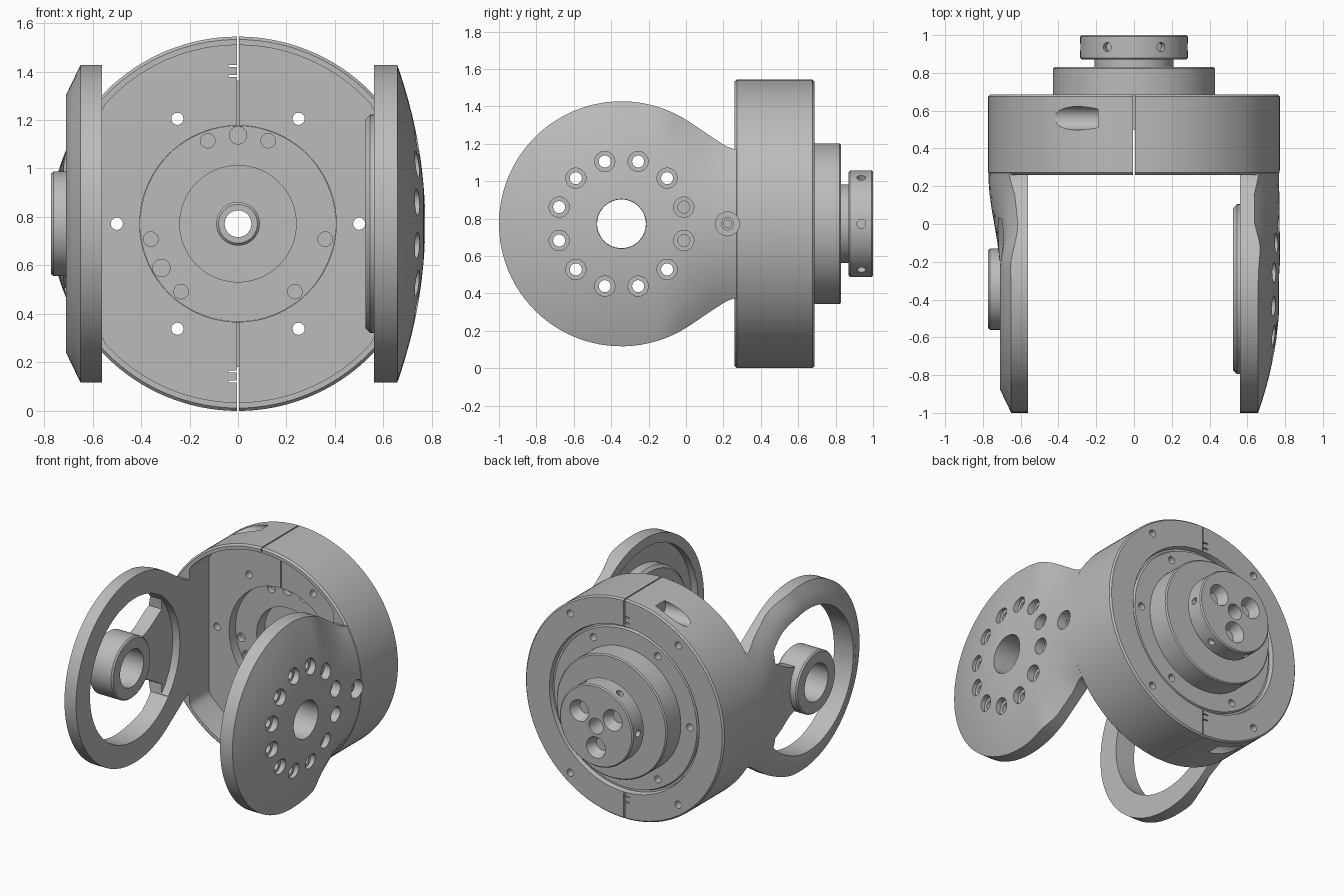
import bpy, bmesh
from math import sin, cos, pi, radians, sqrt, hypot
from mathutils import Vector, Matrix

if "Cube" in bpy.data.objects:
    bpy.data.objects.remove(bpy.data.objects["Cube"], do_unlink=True)

R = 0.772      # drum radius, also the height of every axis
YD = -0.345    # centre of the side discs
RD = 0.655     # radius of the side discs
XI = 0.56      # inner face of the side arms

grey = bpy.data.materials.new("machined grey")
grey.use_nodes = True
grey.diffuse_color = (0.5, 0.5, 0.5, 1)
grey.node_tree.nodes["Principled BSDF"].inputs["Base Color"].default_value = (0.5, 0.5, 0.5, 1)


def place(axis, u, v, w):
    """Point at (u, v) across an axis and w along it."""
    return Vector((u, w, R + v)) if axis == "Y" else Vector((w, YD + u, R + v))


def polar(r, deg):
    return r * cos(radians(deg)), r * sin(radians(deg))


def finish(bm, name):
    bmesh.ops.recalc_face_normals(bm, faces=bm.faces)
    mesh = bpy.data.meshes.new(name)
    bm.to_mesh(mesh)
    bm.free()
    obj = bpy.data.objects.new(name, mesh)
    bpy.context.collection.objects.link(obj)
    mesh.materials.append(grey)
    return obj


def lathe(name, axis, loop, seg=96):
    """Revolve a closed (radius, along) loop."""
    bm = bmesh.new()
    rings = [[bm.verts.new(place(axis, *polar(r, 360 * i / seg), w)) for r, w in loop]
             for i in range(seg)]
    n = len(loop)
    for i in range(seg):
        a, b = rings[i], rings[(i + 1) % seg]
        for j in range(n):
            k = (j + 1) % n
            bm.faces.new((a[j], a[k], b[k], b[j]))
    return finish(bm, name)


def add_prism(bm, axis, outline, w0, w1):
    low = [bm.verts.new(place(axis, u, v, w0)) for u, v in outline]
    high = [bm.verts.new(place(axis, u, v, w1)) for u, v in outline]
    bm.faces.new(low)
    bm.faces.new(high)
    for i in range(len(low)):
        j = (i + 1) % len(low)
        bm.faces.new((low[i], low[j], high[j], high[i]))


def add_rod(bm, p0, p1, r0, r1=None, seg=32):
    d = p1 - p0
    mat = Matrix.Translation((p0 + p1) / 2) @ d.to_track_quat("Z", "Y").to_matrix().to_4x4()
    bmesh.ops.create_cone(bm, cap_ends=True, segments=seg, radius1=r0,
                          radius2=r0 if r1 is None else r1, depth=d.length, matrix=mat)


def add_box(bm, centre, size):
    bmesh.ops.create_cube(bm, size=1, matrix=Matrix.Translation(centre) @ Matrix.Diagonal((*size, 1)))


def cut(target, bm):
    """Subtract a bmesh from an object."""
    cutter = finish(bm, "cutter")
    cutter.hide_render = True
    mod = target.modifiers.new("cut", "BOOLEAN")
    mod.operation, mod.solver, mod.object = "DIFFERENCE", "EXACT", cutter
    bpy.context.view_layer.objects.active = target
    bpy.ops.object.modifier_apply(modifier=mod.name)
    bpy.data.objects.remove(cutter, do_unlink=True)


def cut_rods(target, axis, spots, r, w0, w1, r1=None):
    bm = bmesh.new()
    for u, v in spots:
        add_rod(bm, place(axis, u, v, w0), place(axis, u, v, w1), r, r1)
    cut(target, bm)


# drum: shell, flat-sided front cavity, bolt holes, split line
drum = lathe("drum", "Y", [(.405, .26), (.76, .26), (R, .272), (R, .675), (.762, .686), (.582, .686),
                           (.575, .655), (.562, .655), (.555, .672), (.405, .672)], 128)
bm = bmesh.new()
ring = [polar(.737, 360 * i / 128) for i in range(128)]
add_prism(bm, "Y", [(max(-XI, min(XI, u)), v) for u, v in ring], .1, .48)
cut(drum, bm)
cut_rods(drum, "Y", [polar(.5, 60 * i) for i in range(6)], .025, .4, .8)
cut_rods(drum, "Y", [(sx * .42, sz * .56) for sx in (-1, 1) for sz in (-1, 1)], .025, .62, .8)
for side in (-1, 1):
    # seam, its key, and the clamp screw pocket
    for centre, size in (((0, .5, R + side * .7), (.008, .6, .22)),
                         ((0, .47, R + side * .5), (.008, .06, .24)),
                         ((-.02, .5, R + side * .65), (.04, .6, .008)),
                         ((-.02, .5, R + side * .61), (.04, .6, .008))):
        bm = bmesh.new()
        add_box(bm, centre, size)
        cut(drum, bm)
    bm = bmesh.new()
    add_rod(bm, Vector((-.65, .56, R + side * .71)), Vector((-.19, .56, R + side * .71)), .062)
    cut(drum, bm)

# rotor: stepped hub, collar, neck and output flange
rotor = lathe("rotor", "Y", [(.055, .58), (.08, .58), (.09, .59), (.09, .64), (.24, .64), (.24, .55),
                             (.404, .55), (.404, .672), (.43, .672), (.43, .822), (.422, .83),
                             (.21, .83), (.21, .87), (.277, .87), (.285, .878), (.285, .992),
                             (.277, 1), (.055, 1)])
cut_rods(rotor, "Y", [polar(.365, a + s) for a in (90, 210, 330) for s in (-20, 20)], .03, .5, .59)
cut_rods(rotor, "Y", [polar(.365, a) for a in (90, 210)], .036, .5, .59)
cut_rods(rotor, "Y", [polar(.15, a) for a in (30, 150, 270)], .045, .93, 1.01, .078)
bm = bmesh.new()
for i in range(6):
    add_rod(bm, place("Y", *polar(.25, 60 * i), .937), place("Y", *polar(.35, 60 * i), .937), .024, seg=20)
cut(rotor, bm)


def arm(name, side, height, blend0, steps):
    """Disc that flares into the drum; height(d) is its outer surface."""
    bm = bmesh.new()
    top = [polar(RD, 58 + 122 * i / 32) for i in range(33)]
    flare = [(.62, .398), (.60, .40), (.575, .408), (.545, .424), (.50, .453)]
    half = [(.62, .398 * i / 6) for i in range(6)] + flare + top
    outline = half + [(u, -v) for u, v in half[-2:0:-1]]

    def outer(u, v):
        y = YD + u
        own = height(hypot(min(u, 0), v))
        drum_x = sqrt(max(R * R - v * v, 0)) - .002
        s = max(0, min(1, (y - blend0) / (.25 - blend0)))
        s = s * s * (3 - 2 * s)
        return side * (own * (1 - s) + drum_x * s)

    rings = [[bm.verts.new(place("X", u * t, v * t, outer(u * t, v * t))) for u, v in outline]
             for t in steps]
    rings.append([bm.verts.new(place("X", u, v, side * XI)) for u, v in outline])
    n = len(outline)
    for a, b in zip(rings, rings[1:]):
        for i in range(n):
            j = (i + 1) % n
            bm.faces.new((a[i], a[j], b[j], b[i]))
    bm.faces.new(rings[0])
    bm.faces.new(rings[-1])
    return finish(bm, name)


# left arm: domed plate with a ring of counterbored holes
left_arm = arm("left_arm", 1, lambda d: R - .115 * (d / RD) ** 2, -.15,
               [.1, .25, .4, .5, .6, .7, .8, .87, .94, 1])
cut_rods(left_arm, "X", [(0, 0)], .59, .5, .61)
pad = lathe("left_bearing_pad", "X", [(.13, .59), (.25, .59), (.25, .525), (.43, .525), (.45, .545),
                                      (.45, .63), (.13, .63)])
bolts = [polar(.345, 15 + 30 * i) for i in range(12)]
for part in (left_arm, pad):
    cut_rods(part, "X", [(0, 0)], .132, .4, .9)
    cut_rods(part, "X", bolts, .032, .4, .9)
cut_rods(left_arm, "X", bolts, .054, .705, .9)
for part in (left_arm, drum):
    cut_rods(part, "X", [(.567, 0)], .064, .70, .9)
lathe("left_side_screw", "X", [(.02, .69), (.035, .69), (.035, .725), (.02, .725)], 24).location.y = .567

# right arm: open ring with a flared spoke
right_arm = arm("right_arm", -1, lambda d: .71 if d < .53 else .71 - .06 * (d - .53) / .125, -.25,
                [.1, .25, .4, .55, .7, .81, .9, 1])
cut_rods(right_arm, "X", [(0, 0)], .5, -.5, -.615)
bm = bmesh.new()
opening = [polar(.5, 42 + 276 * i / 60) for i in range(61)]
opening += [polar(.46, 325), polar(.36, 324), polar(.28, 322)]
opening += [polar(.21, 314 - 268 * i / 40) for i in range(41)]
opening += [polar(.28, 38), polar(.36, 36), polar(.46, 35)]
add_prism(bm, "X", opening, -.4, -.9)
cut(right_arm, bm)
cut_rods(right_arm, "X", [(0, 0)], .132, -.4, -.9)
lathe("right_hub", "X", [(.13, -.585), (.205, -.585), (.215, -.595), (.215, -.762), (.207, -R), (.13, -R)])

# smooth curved faces, keep machined edges crisp
for obj in bpy.context.collection.objects:
    if obj.type == "MESH" and grey.name in obj.data.materials:
        bpy.ops.object.select_all(action="DESELECT")
        obj.select_set(True)
        bpy.context.view_layer.objects.active = obj
        bpy.ops.object.shade_smooth_by_angle(angle=radians(28))
